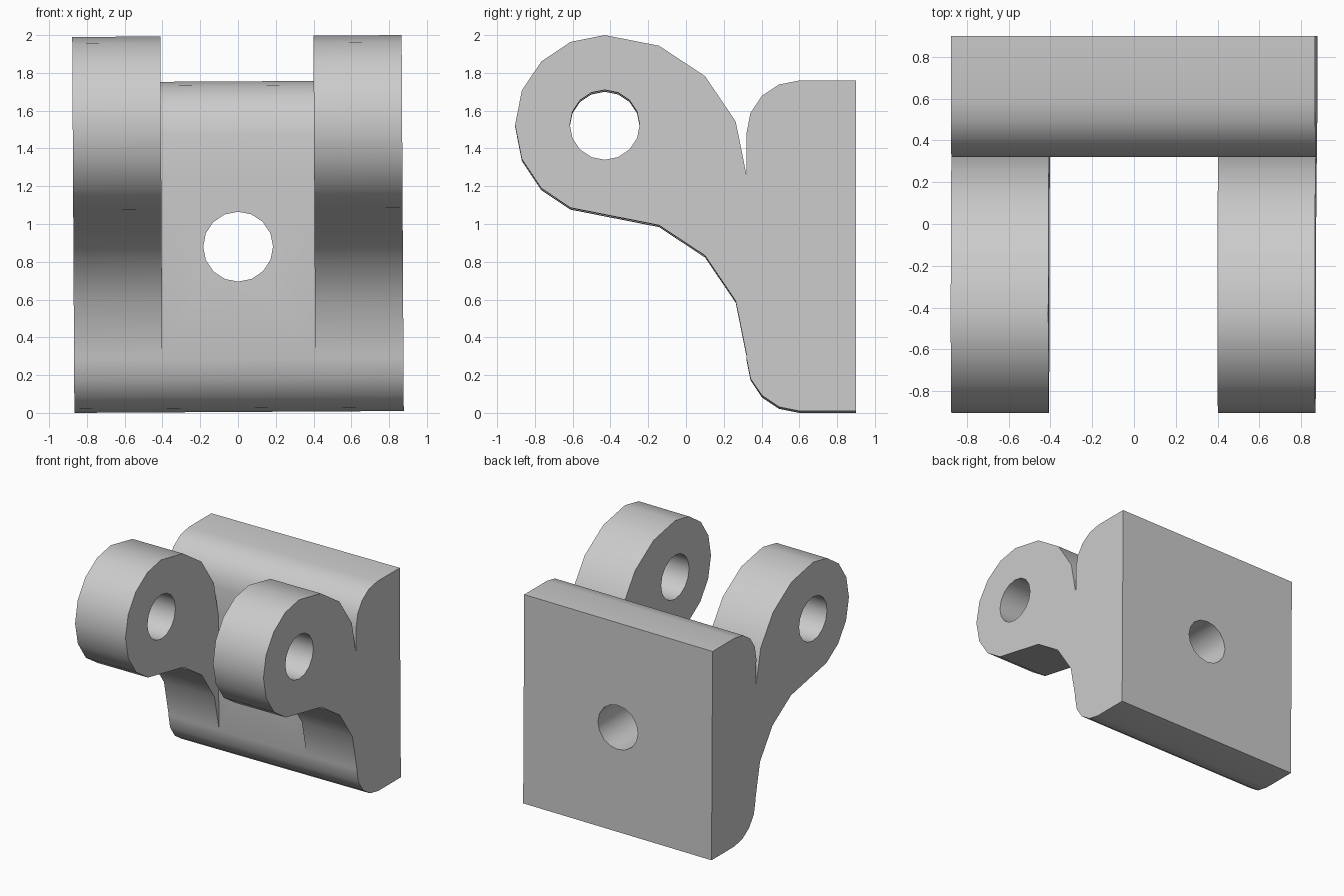
import bpy, bmesh
from math import sin, cos, pi, radians
from mathutils import Matrix, Vector

if "Cube" in bpy.data.objects:
    bpy.data.objects.remove(bpy.data.objects["Cube"])

grey = bpy.data.materials.new("light grey")
grey.use_nodes = True
colour = (0.6, 0.6, 0.6, 1)
grey.diffuse_color = colour
grey.node_tree.nodes["Principled BSDF"].inputs["Base Color"].default_value = colour

HALF, INNER = 0.872, 0.405      # outer and inner faces of the lugs
FRONT, BACK = 0.32, 0.90        # plate depth
LOW, HIGH = 0.005, 1.755        # plate height
EYE = Vector((-0.43, 1.52))     # lug eye centre (y, z)
HOLE = 0.185


def arc(cy, cz, ry, rz, start, end):
    """Points every 22.5 degrees from start to end."""
    n = round(abs(end - start) / 22.5)
    angles = [radians(start + (end - start) * i / n) for i in range(n + 1)]
    return [(cy + ry * cos(a), cz + rz * sin(a)) for a in angles]


def extrude(name, profile, x0, x1):
    """Extrude a (y, z) profile along x."""
    bm = bmesh.new()
    face = bm.faces.new([bm.verts.new((x0, y, z)) for y, z in profile])
    out = bmesh.ops.extrude_face_region(bm, geom=[face])
    moved = [v for v in out["geom"] if isinstance(v, bmesh.types.BMVert)]
    bmesh.ops.translate(bm, verts=moved, vec=(x1 - x0, 0, 0))
    bmesh.ops.recalc_face_normals(bm, faces=bm.faces)
    mesh = bpy.data.meshes.new(name)
    bm.to_mesh(mesh)
    bm.free()
    mesh.materials.append(grey)
    obj = bpy.data.objects.new(name, mesh)
    bpy.context.collection.objects.link(obj)
    return obj


# Mounting plate with rounded front edges
r = 0.28
plate = ([(BACK, LOW)] + arc(FRONT + r, LOW + r, r, r, 270, 180)
         + arc(FRONT + r, HIGH - r, r, r, 180, 90) + [(BACK, HIGH)])
bracket = extrude("clevis_bracket", plate, -HALF, HALF)

# Curved lugs: upper sweep, rounded eye, lower sweep
ry, rz, drop = 0.75, 0.74, 0.95
sweep_z = EYE.y + 0.475 - rz
lug = (arc(EYE.x, sweep_z, ry, rz, 0, 90)
       + arc(EYE.x, EYE.y, 0.475, 0.475, 90, 270)[1:-1]
       + arc(EYE.x, sweep_z - drop, ry, rz, 90, 0)[1:]
       + [(0.45, sweep_z - drop), (0.45, sweep_z)])
left_lug = extrude("left_lug", lug, INNER, HALF)
right_lug = extrude("right_lug", lug, -HALF, -INNER)

# Cutters for the pin hole and the bolt hole
pin = extrude("pin_cutter", arc(EYE.x, EYE.y, HOLE, HOLE, 0, 360)[:-1], -1.2, 1.2)
bolt = extrude("bolt_cutter", arc(0, 0, HOLE, HOLE, 0, 360)[:-1], -0.5, 0.5)
bolt.data.transform(Matrix.Translation((0, 0.6, 0.88)) @ Matrix.Rotation(pi / 2, 4, "Z"))

helpers = [(left_lug, "UNION"), (right_lug, "UNION"),
           (pin, "DIFFERENCE"), (bolt, "DIFFERENCE")]
bpy.context.view_layer.objects.active = bracket
for helper, operation in helpers:
    mod = bracket.modifiers.new(helper.name, "BOOLEAN")
    mod.operation, mod.solver, mod.object = operation, "EXACT", helper
    bpy.ops.object.modifier_apply(modifier=mod.name)
for helper, _ in helpers:
    bpy.data.objects.remove(helper)

# Slight sideways lean, then smooth the curved faces
pivot = Matrix.Translation((0, 0, 1))
bracket.data.transform(pivot @ Matrix.Rotation(-0.0057, 4, "Y") @ pivot.inverted())
bpy.ops.object.select_all(action="DESELECT")
bracket.select_set(True)
bpy.ops.object.shade_smooth_by_angle(angle=radians(30))
